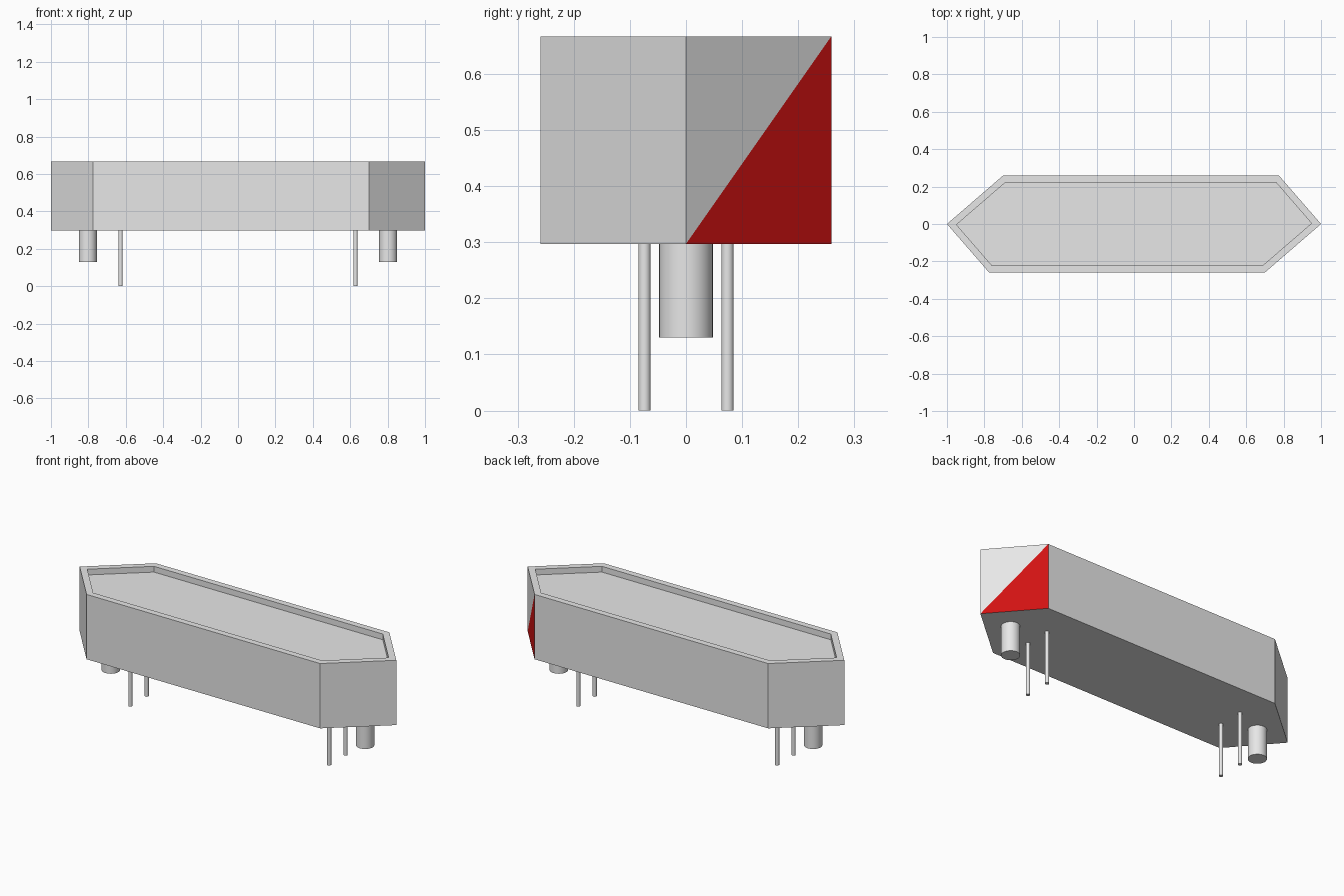
import bpy, bmesh
from mathutils import Vector

cube = bpy.data.objects.get("Cube")
if cube:
    bpy.data.objects.remove(cube, do_unlink=True)

BASE, TOP = 0.297, 0.667
RIM, RECESS = 0.036, 0.033


def material(name, rgb):
    m = bpy.data.materials.new(name)
    m.use_nodes = True
    m.diffuse_color = (*rgb, 1)
    m.node_tree.nodes["Principled BSDF"].inputs["Base Color"].default_value = (*rgb, 1)
    return m


grey = material("light grey", (0.8, 0.8, 0.8))
red = material("red", (0.64, 0.006, 0.006))


def leg(name, x, y, radius, bottom, sides):
    """Round leg reaching up to the underside of the body."""
    bpy.ops.mesh.primitive_cylinder_add(
        vertices=sides, radius=radius, depth=BASE - bottom,
        location=(x, y, (BASE + bottom) / 2))
    ob = bpy.context.object
    ob.name = name
    ob.data.materials.append(grey)
    bpy.ops.object.shade_smooth_by_angle()


# Body: pointed six-sided outline extruded upwards
half = [(1.0, 0.0), (0.775, 0.259), (-0.70, 0.259)]
outline = half + [(-x, -y) for x, y in half]
bm = bmesh.new()
floor = bm.faces.new([bm.verts.new((x, y, BASE)) for x, y in outline])
ext = bmesh.ops.extrude_face_region(bm, geom=[floor], use_keep_orig=True)
bmesh.ops.translate(bm, vec=(0, 0, TOP - BASE),
                    verts=[g for g in ext["geom"] if isinstance(g, bmesh.types.BMVert)])
bmesh.ops.recalc_face_normals(bm, faces=bm.faces)

# Sunken top panel with a raised rim
panel = max(bm.faces, key=lambda f: f.calc_center_median().z)
bmesh.ops.inset_region(bm, faces=[panel], thickness=RIM, use_even_offset=True)
ext = bmesh.ops.extrude_face_region(bm, geom=[panel])
bmesh.ops.translate(bm, vec=(0, 0, -RECESS),
                    verts=[g for g in ext["geom"] if isinstance(g, bmesh.types.BMVert)])
if panel.is_valid:
    bmesh.ops.delete(bm, geom=[panel], context="FACES_ONLY")
bmesh.ops.recalc_face_normals(bm, faces=bm.faces)

# Red lower triangle on the left rear end face
end = max(bm.faces, key=lambda f: f.calc_center_median().dot(Vector((1, 1, 0))))
low = min(end.verts, key=lambda v: (v.co - Vector((1, 0, BASE))).length)
high = min(end.verts, key=lambda v: (v.co - Vector((0.775, 0.259, TOP))).length)
other = bmesh.utils.face_split(end, low, high)[0]
min((end, other), key=lambda f: f.calc_center_median().z).material_index = 1

mesh = bpy.data.meshes.new("body")
bm.to_mesh(mesh)
bm.free()
mesh.materials.append(grey)
mesh.materials.append(red)
bpy.context.collection.objects.link(bpy.data.objects.new("body", mesh))

# Thick pegs and pairs of thin pins under each end
for side, s in (("left", 1), ("right", -1)):
    leg(f"{side}_peg", s * 0.803, 0, 0.048, 0.13, 32)
    for end_name, e in (("front", -1), ("back", 1)):
        leg(f"{side}_{end_name}_pin", s * 0.628, e * 0.074, 0.011, 0.0, 24)
